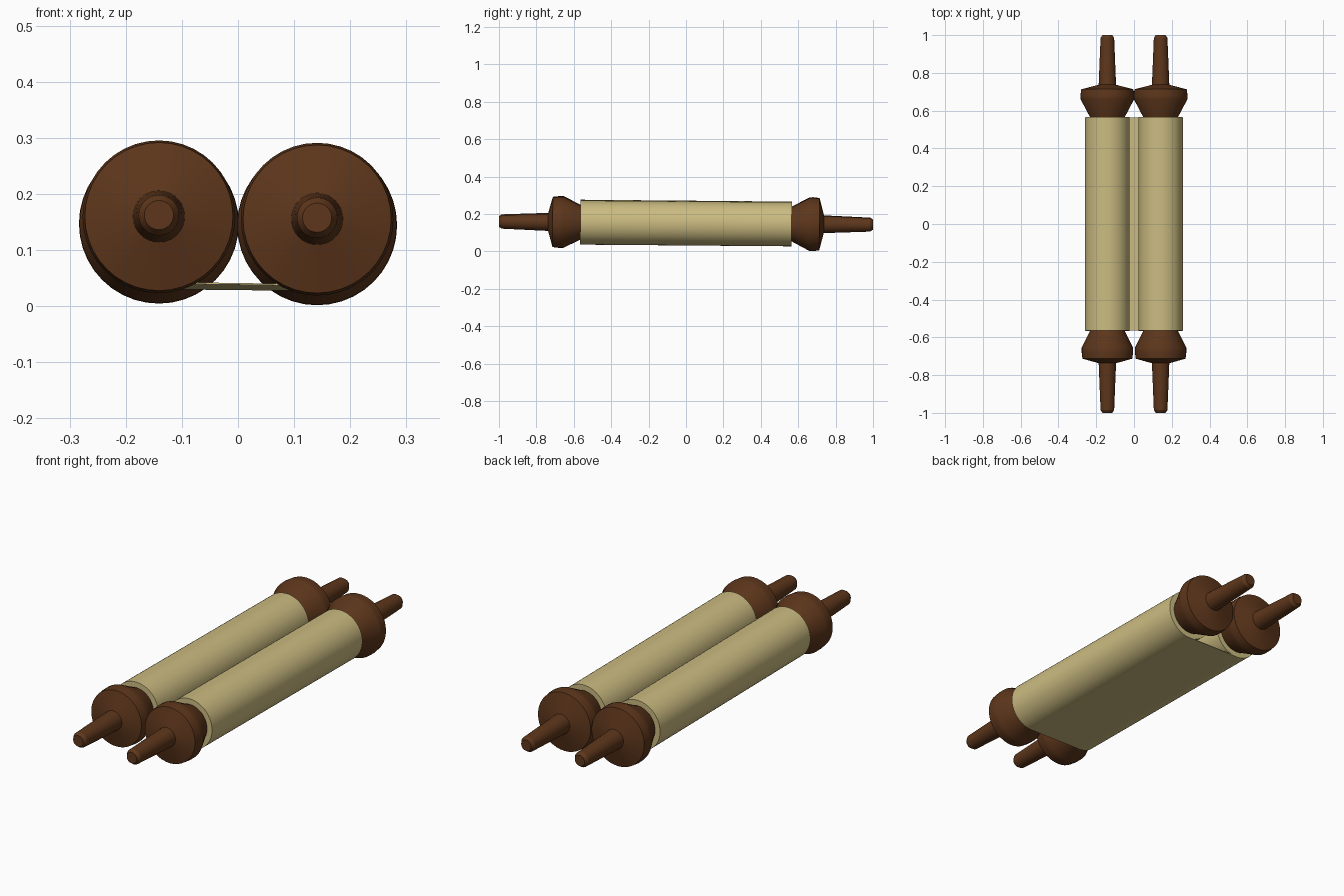
import bpy, bmesh, math
from mathutils import Matrix, Vector

if "Cube" in bpy.data.objects:
    bpy.data.objects.remove(bpy.data.objects["Cube"])


def material(name, rgb):
    m = bpy.data.materials.new(name)
    m.diffuse_color = (*rgb, 1)
    m.use_nodes = True
    m.node_tree.nodes["Principled BSDF"].inputs["Base Color"].default_value = m.diffuse_color
    return m


WOOD = material("dark_wood", (0.11, 0.037, 0.011))
PAPER = material("parchment", (0.6, 0.5, 0.22))


def finish(name, bm, mat, matrix):
    bmesh.ops.recalc_face_normals(bm, faces=bm.faces)
    mesh = bpy.data.meshes.new(name)
    bm.to_mesh(mesh)
    bm.free()
    ob = bpy.data.objects.new(name, mesh)
    bpy.context.collection.objects.link(ob)
    mesh.materials.append(mat)
    ob.matrix_world = matrix
    bpy.ops.object.select_all(action='DESELECT')
    ob.select_set(True)
    bpy.context.view_layer.objects.active = ob
    bpy.ops.object.shade_smooth_by_angle(angle=math.radians(30))
    return ob


def lathe(name, profile, mat, matrix, sides=40):
    """Closed solid turned around the y axis from (y, radius) points."""
    bm = bmesh.new()
    rings = [[bm.verts.new((r * math.cos(2 * math.pi * i / sides), y,
                            r * math.sin(2 * math.pi * i / sides)))
              for i in range(sides)] for y, r in profile]
    for a, b in zip(rings, rings[1:]):
        for i in range(sides):
            j = (i + 1) % sides
            bm.faces.new((a[i], a[j], b[j], b[i]))
    bm.faces.new(rings[0])
    bm.faces.new(rings[-1])
    return finish(name, bm, mat, matrix)


ROLL_R, HALF = 0.118, 0.565
axes = {"left": (-0.141, 0.1533, 0.009), "right": (0.141, 0.1497, 0.008)}

for side, (x, z, slope) in axes.items():
    # each roller dips slightly toward the back
    place = Matrix.Translation((x, 0, z)) @ Matrix.Rotation(-slope, 4, 'X')
    lathe(side + "_paper_roll", [(-HALF, ROLL_R), (HALF, ROLL_R)], PAPER, place, 64)
    # turned end knob with handle, the back one a little wider
    for end, s, wide in (("front", -1, 0.136), ("back", 1, 0.1425)):
        knob = [(0.55, 0.088), (0.568, 0.093), (0.66, wide - 0.001), (0.68, wide),
                (0.713, wide - 0.004), (0.737, 0.046), (0.985, 0.036), (1.0, 0.026)]
        if s < 0:
            knob[2] = (0.655, wide)
        lathe(f"{side}_{end}_handle", [(s * y, r) for y, r in knob], WOOD, place)

# thin sheet stretched between the undersides of the two rolls
bm = bmesh.new()
rows = []
for dz in (0.0, 0.003):
    rows.append([bm.verts.new((x, y, z - slope * y - ROLL_R + dz))
                 for (x, z, slope), y in ((axes["left"], -HALF), (axes["right"], -HALF),
                                          (axes["right"], HALF), (axes["left"], HALF))])
low, top = rows
bm.faces.new(low)
bm.faces.new(top)
for i in range(4):
    j = (i + 1) % 4
    bm.faces.new((low[i], low[j], top[j], top[i]))
finish("open_sheet", bm, PAPER, Matrix.Identity(4))
